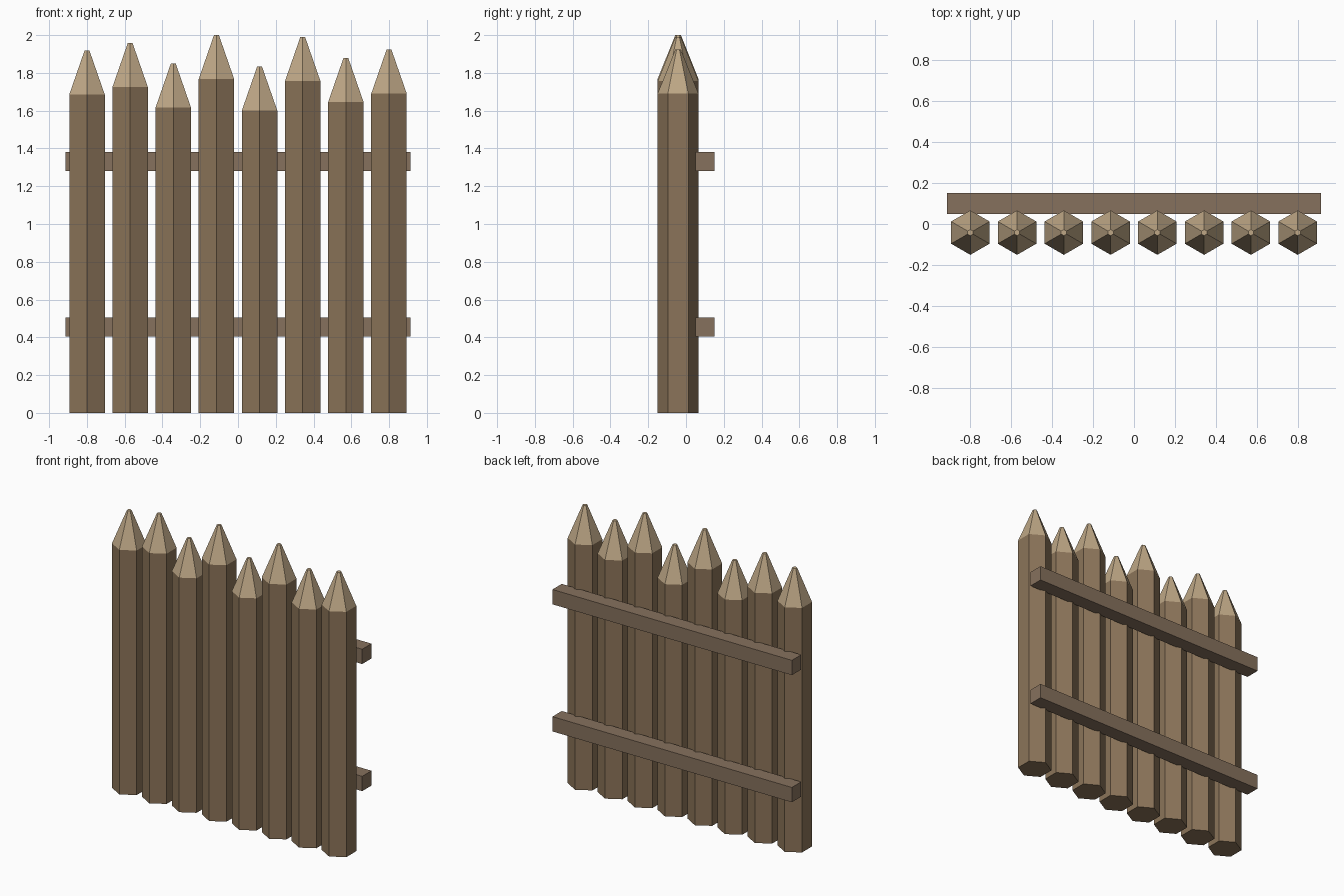
import bpy, bmesh
from math import pi, sin, cos

if "Cube" in bpy.data.objects:
    bpy.data.objects.remove(bpy.data.objects["Cube"])

SIDES = 6
RADIUS = 0.1085
TIP_RADIUS = 0.015
TIP_HEIGHT = 0.233
POST_Y = -0.042
SPACING = 0.2284
HEIGHTS = [1.918, 1.957, 1.849, 2.0, 1.833, 1.989, 1.878, 1.923]


def material(name, color):
    mat = bpy.data.materials.new(name)
    mat.diffuse_color = (*color, 1)
    mat.use_nodes = True
    mat.node_tree.nodes["Principled BSDF"].inputs["Base Color"].default_value = mat.diffuse_color
    return mat


bark = material("post_wood", (0.26, 0.175, 0.10))
cut = material("sharpened_wood", (0.52, 0.39, 0.24))
plank = material("rail_wood", (0.24, 0.165, 0.11))


def add_object(name, bm, mats, location):
    bmesh.ops.recalc_face_normals(bm, faces=bm.faces)
    mesh = bpy.data.meshes.new(name)
    bm.to_mesh(mesh)
    bm.free()
    for m in mats:
        mesh.materials.append(m)
    obj = bpy.data.objects.new(name, mesh)
    obj.location = location
    bpy.context.collection.objects.link(obj)


def post(name, x, height):
    # six-sided shaft lofted up to a blunt sharpened point
    bm = bmesh.new()
    rings = []
    for r, z in ((RADIUS, 0), (RADIUS, height - TIP_HEIGHT), (TIP_RADIUS, height)):
        angles = [pi / 2 + 2 * pi * i / SIDES for i in range(SIDES)]
        rings.append([bm.verts.new((r * cos(a), r * sin(a), z)) for a in angles])
    for level in range(2):
        low, high = rings[level], rings[level + 1]
        for i in range(SIDES):
            j = (i + 1) % SIDES
            bm.faces.new((low[i], low[j], high[j], high[i])).material_index = level
    bm.faces.new(rings[0][::-1])
    bm.faces.new(rings[2]).material_index = 1
    add_object(name, bm, (bark, cut), (x, POST_Y, 0))


def rail(name, z):
    # square cross rail, slightly sunk into the back of the posts
    bm = bmesh.new()
    bmesh.ops.create_cube(bm, size=1)
    bmesh.ops.scale(bm, vec=(1.825, 0.101, 0.102), verts=bm.verts)
    add_object(name, bm, (plank,), (0, 0.1, z))


# Row of posts with uneven heights
for i, h in enumerate(HEIGHTS):
    post(f"post_{i + 1}", (i - 3.5) * SPACING, h)

# Back rails
rail("lower_rail", 0.455)
rail("upper_rail", 1.331)
